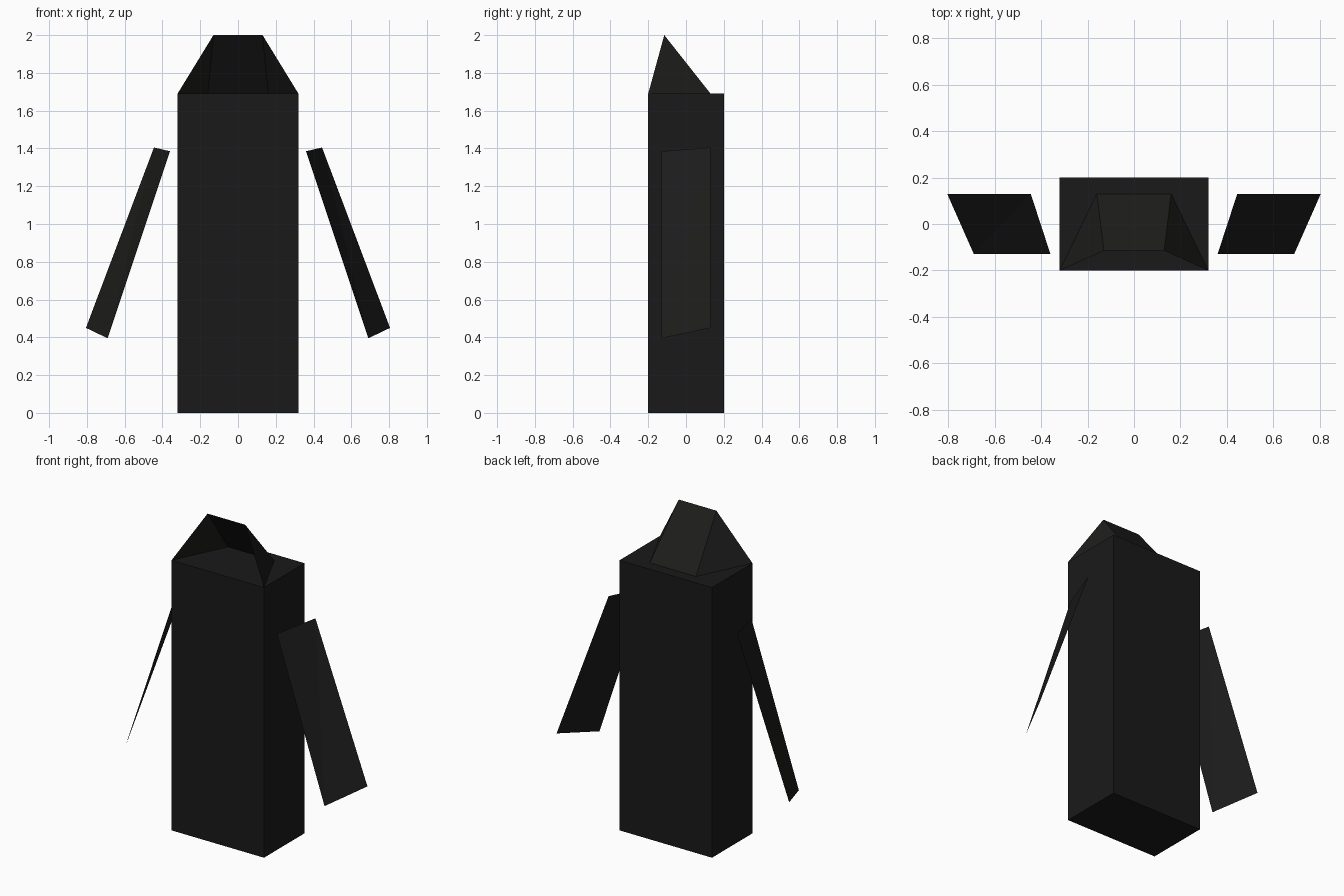
import bpy

if "Cube" in bpy.data.objects:
    bpy.data.objects.remove(bpy.data.objects["Cube"])


def make_material(name, color):
    mat = bpy.data.materials.new(name)
    mat.diffuse_color = (*color, 1)
    mat.use_nodes = True
    mat.node_tree.nodes["Principled BSDF"].inputs["Base Color"].default_value = mat.diffuse_color
    return mat


def make_mesh(name, verts, faces, mat):
    mesh = bpy.data.meshes.new(name)
    mesh.from_pydata(verts, [], faces)
    mesh.materials.append(mat)
    obj = bpy.data.objects.new(name, mesh)
    bpy.context.collection.objects.link(obj)
    return obj


cloth = make_material("dark_cloth", (0.011, 0.010, 0.0105))
trim = make_material("dark_trim", (0.012, 0.012, 0.0115))
BODY_H = 1.69

# Robe body: plain upright box
bpy.ops.mesh.primitive_cube_add(size=1, location=(0, 0, BODY_H / 2))
body = bpy.context.object
body.name = "robe_body"
body.scale = (0.64, 0.40, BODY_H)
body.data.materials.append(cloth)

# Hood: sloping back panel and two side triangles, open at the front
hood_half = [(0.32, -0.20, BODY_H), (0.13, -0.115, 2.0), (0.16, 0.13, BODY_H)]
hood_verts = hood_half + [(-x, y, z) for x, y, z in hood_half]
make_mesh("hood", hood_verts, [(0, 2, 1), (3, 4, 5), (1, 2, 5, 4)], trim)

# Sleeves: thin slanted sheets, slightly twisted, folded along one diagonal
sleeve = [(0.36, -0.13, 1.385), (0.445, 0.13, 1.405),
          (0.805, 0.13, 0.45), (0.69, -0.13, 0.395)]
for side, label in ((1, "right"), (-1, "left")):
    verts = [(side * x, y, z) for x, y, z in sleeve]
    faces = [(0, 3, 1), (3, 2, 1)]
    if side < 0:
        faces = [f[::-1] for f in faces]
    make_mesh(label + "_sleeve", verts, faces, trim)
